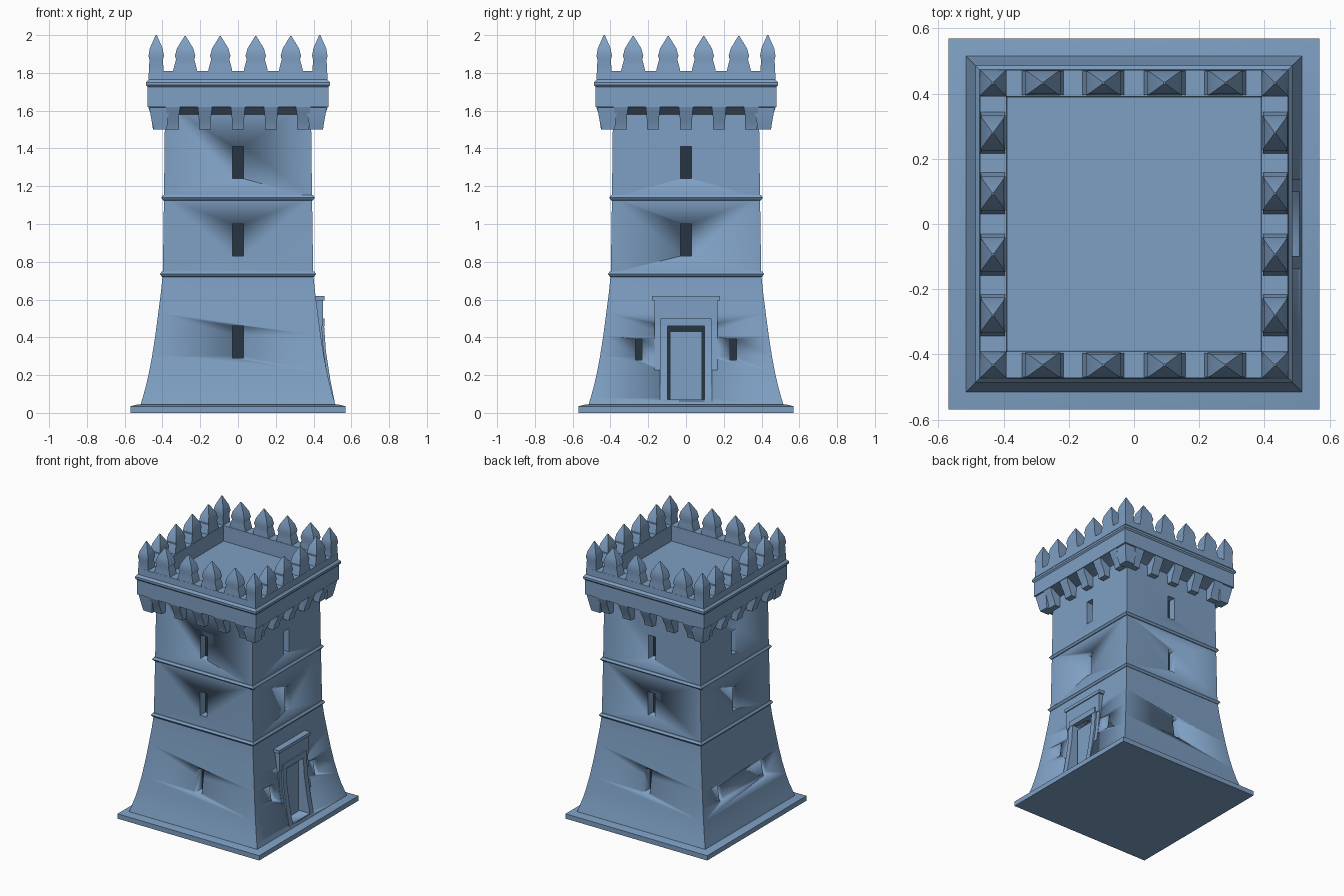
import bpy, bmesh, math
from mathutils import Matrix

if "Cube" in bpy.data.objects:
    bpy.data.objects.remove(bpy.data.objects["Cube"])


def material(name, rgb):
    m = bpy.data.materials.new(name)
    m.diffuse_color = (*rgb, 1)
    m.use_nodes = True
    m.node_tree.nodes["Principled BSDF"].inputs["Base Color"].default_value = m.diffuse_color
    return m


STONE = material("blue stone", (0.21, 0.35, 0.55))
DARK = material("dark opening", (0.02, 0.035, 0.055))


def turn(k):
    return Matrix.Rotation(k * math.pi / 2, 4, 'Z')


def loft(bm, rings, cx=0, cy=0, mat=Matrix()):
    """Stack of rectangles (half x, half y, z, [y offset]) with end caps."""
    loops = []
    for r in rings:
        hx, hy, z = r[:3]
        oy = cy + (r[3] if len(r) > 3 else 0)
        pts = ((-hx, -hy), (hx, -hy), (hx, hy), (-hx, hy))
        loops.append([bm.verts.new(mat @ Matrix.Translation((cx + x, oy + y, z)).translation)
                      for x, y in pts])
    for a, b in zip(loops, loops[1:]):
        for i in range(4):
            j = (i + 1) % 4
            bm.faces.new((a[i], a[j], b[j], b[i]))
    bm.faces.new(loops[0][::-1])
    bm.faces.new(loops[-1])


def box(bm, x0, x1, y0, y1, z0, z1, mat=Matrix()):
    hx, hy = (x1 - x0) / 2, (y1 - y0) / 2
    loft(bm, [(hx, hy, z0), (hx, hy, z1)], (x0 + x1) / 2, (y0 + y1) / 2, mat)


def finish(name, bm, mat=STONE, angle=30):
    bmesh.ops.recalc_face_normals(bm, faces=bm.faces[:])
    me = bpy.data.meshes.new(name)
    bm.to_mesh(me)
    bm.free()
    me.materials.append(mat)
    me.shade_smooth()
    me.set_sharp_from_angle(angle=math.radians(angle))
    ob = bpy.data.objects.new(name, me)
    bpy.context.collection.objects.link(ob)
    return ob


# plinth
bm = bmesh.new()
loft(bm, [(0.57, 0.57, 0), (0.57, 0.57, 0.035), (0.53, 0.53, 0.045)])
finish("plinth", bm)

# tower body with flared foot
profile = [(0.52, 0.03), (0.505, 0.08), (0.488, 0.14), (0.472, 0.21), (0.455, 0.30),
           (0.438, 0.41), (0.422, 0.53), (0.408, 0.64), (0.398, 0.74),
           (0.392, 1.14), (0.386, 1.64)]
bm = bmesh.new()
loft(bm, [(h, h, z) for h, z in profile])
body = finish("tower_body", bm)

# openings: (side, centre, half width, z0, z1, depth of back wall from axis)
openings = []
for k in range(4):
    openings += [(k, 0, 0.028, 0.83, 1.00, 0.33), (k, 0, 0.028, 1.24, 1.41, 0.33)]
for k in (0, 2):
    openings.append((k, 0, 0.028, 0.29, 0.46, 0.37))
for k in (1, 3):
    openings += [(k, s * 0.25, 0.018, 0.28, 0.39, 0.39) for s in (-1, 1)]
openings.append((1, 0, 0.105, 0.07, 0.46, 0.385))  # doorway on the right side

bm = bmesh.new()
for k, c, h, z0, z1, d in openings:
    box(bm, c - h, c + h, -0.7, -d, z0, z1, turn(k))
cutter = finish("opening_cutter", bm)
cutter.hide_render = True
mod = body.modifiers.new("openings", 'BOOLEAN')
mod.operation, mod.object, mod.solver = 'DIFFERENCE', cutter, 'EXACT'
bpy.context.view_layer.objects.active = body
bpy.ops.object.modifier_apply(modifier=mod.name)
bpy.data.objects.remove(cutter)

# dark backs of the openings
bm = bmesh.new()
for k, c, h, z0, z1, d in openings:
    box(bm, c - h, c + h, -d - 0.006, -d + 0.002, z0, z1, turn(k))
finish("opening_backs", bm, DARK)

# string courses
bm = bmesh.new()
for h, z in ((0.398, 0.735), (0.392, 1.14)):
    loft(bm, [(h - 0.02, h - 0.02, z - 0.02), (h + 0.005, h + 0.005, z - 0.014),
              (h + 0.015, h + 0.015, z), (h + 0.005, h + 0.005, z + 0.014),
              (h - 0.02, h - 0.02, z + 0.018)])
finish("string_courses", bm)

# door surround, modelled facing -y then turned to the right side
R = turn(1)
bm = bmesh.new()
face = [(0.515, 0.04), (0.488, 0.18), (0.465, 0.33), (0.456, 0.46)]
for s in (-1, 1):
    loft(bm, [(0.02, (f - 0.38) / 2, z, -(f + 0.38) / 2) for f, z in face],
         s * 0.118, 0, R)
    loft(bm, [(0.018, (f - 0.392) / 2, z, -(f + 0.368) / 2) for f, z in face],
         s * 0.15, 0, R)
box(bm, -0.168, 0.168, -0.45, -0.36, 0.46, 0.60, R)
box(bm, -0.135, 0.135, -0.458, -0.40, 0.46, 0.50, R)
box(bm, -0.18, 0.18, -0.457, -0.36, 0.595, 0.618, R)
finish("door_surround", bm)

# door leaf and threshold
bm = bmesh.new()
box(bm, -0.085, 0.085, -0.425, -0.38, 0.07, 0.43, R)
box(bm, -0.105, 0.105, -0.51, -0.38, 0.04, 0.07, R)
finish("door_leaf", bm)

# corbels under the parapet
bm = bmesh.new()
for k in range(4):
    for x in (-0.345, -0.175, 0, 0.175, 0.345):
        loft(bm, [(0.032, 0.035, 1.50, -0.395), (0.032, 0.040, 1.54, -0.40),
                  (0.034, 0.052, 1.585, -0.412), (0.04, 0.06, 1.63, -0.418)], x, 0, turn(k))
    # corner corbel
    loft(bm, [(0.035, 0.035, 1.50, 0.005), (0.041, 0.041, 1.54), (0.052, 0.052, 1.60),
              (0.055, 0.055, 1.63)], 0.415, -0.415, turn(k))
finish("corbels", bm)

# parapet with moulding and sunken roof floor
outer = [(0.38, 1.575), (0.455, 1.615), (0.478, 1.62), (0.478, 1.725), (0.487, 1.735),
         (0.487, 1.75), (0.474, 1.765), (0.472, 1.81), (0.392, 1.81), (0.388, 1.70)]
bm = bmesh.new()
loft(bm, [(h, h, z) for h, z in outer])
finish("parapet", bm)

# pointed merlons
bm = bmesh.new()
for k in range(4):
    for x in (-0.28, -0.094, 0.094, 0.28):
        loft(bm, [(0.066, 0.038, 1.80), (0.057, 0.037, 1.84), (0.048, 0.034, 1.87),
                  (0.054, 0.038, 1.89), (0.043, 0.032, 1.93), (0.003, 0.003, 1.995)],
             x, -0.433, turn(k))
    loft(bm, [(0.039, 0.039, 1.80), (0.036, 0.036, 1.87), (0.041, 0.041, 1.89),
              (0.034, 0.034, 1.93), (0.003, 0.003, 2.0)], 0.433, -0.433, turn(k))
finish("merlons", bm)
